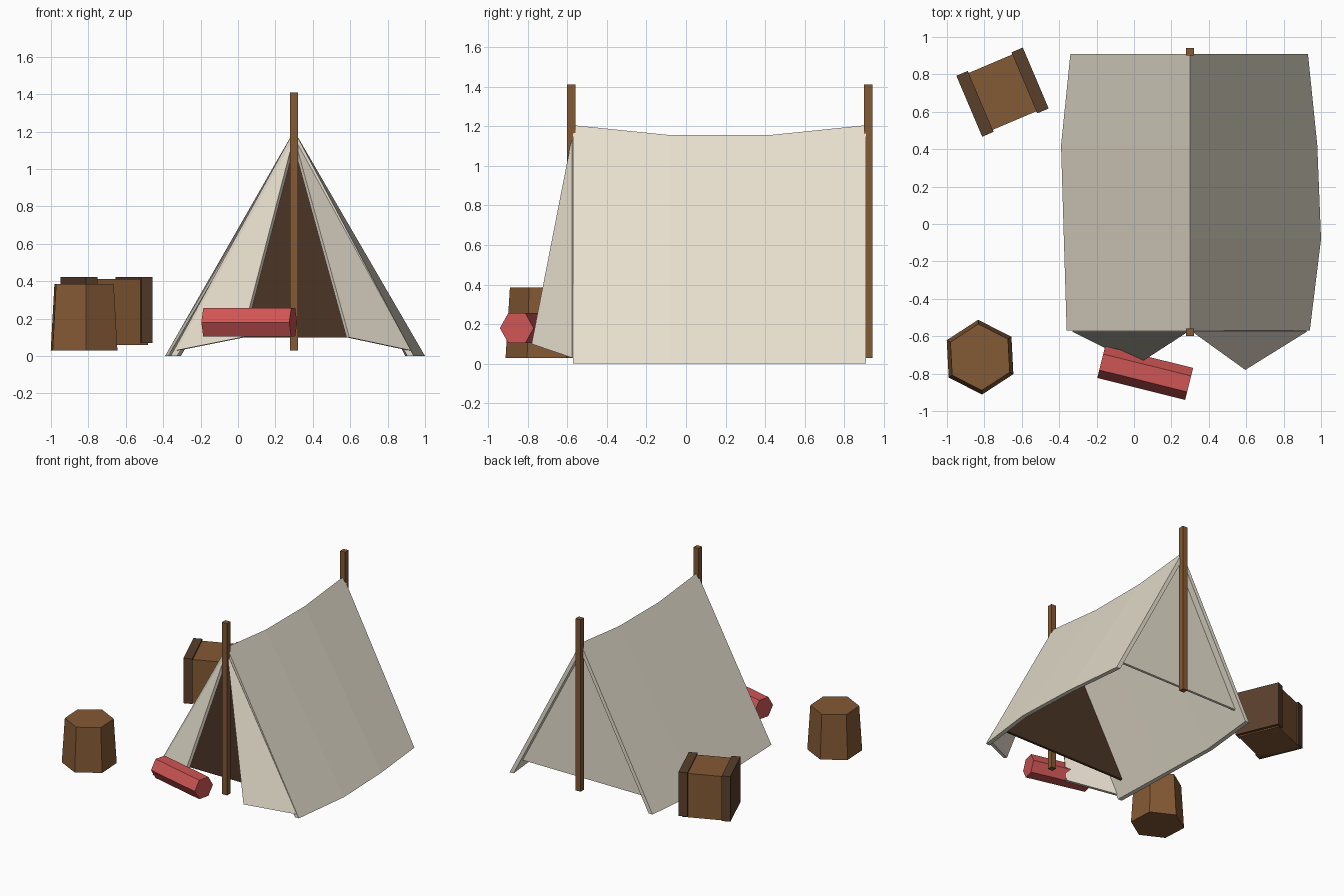
import bpy, bmesh
from math import cos, sin, pi, radians, atan2
from mathutils import Vector, Matrix

if "Cube" in bpy.data.objects:
    bpy.data.objects.remove(bpy.data.objects["Cube"])


def material(name, rgb):
    m = bpy.data.materials.new(name)
    m.diffuse_color = (*rgb, 1)
    m.use_nodes = True
    m.node_tree.nodes["Principled BSDF"].inputs["Base Color"].default_value = m.diffuse_color
    return m


CANVAS = material("canvas", (0.80, 0.74, 0.62))
WOOD = material("wood", (0.23, 0.10, 0.035))
BAND = material("dark_wood", (0.10, 0.05, 0.025))
DARK = material("dark_interior", (0.07, 0.035, 0.02))
RED = material("red_cloth", (0.62, 0.09, 0.09))


def loft(name, rings, mat, matrix=Matrix()):
    """Closed solid skinned through matching rings of points."""
    bm = bmesh.new()
    loops = [[bm.verts.new(matrix @ Vector(p)) for p in r] for r in rings]
    n = len(loops[0])
    for a, b in zip(loops, loops[1:]):
        for i in range(n):
            j = (i + 1) % n
            bm.faces.new((a[i], a[j], b[j], b[i]))
    bm.faces.new(loops[0][::-1])
    bm.faces.new(loops[-1])
    bmesh.ops.recalc_face_normals(bm, faces=bm.faces)
    me = bpy.data.meshes.new(name)
    bm.to_mesh(me)
    bm.free()
    me.materials.append(mat)
    ob = bpy.data.objects.new(name, me)
    bpy.context.collection.objects.link(ob)
    return ob


def box(name, lo, hi, mat, matrix=Matrix()):
    ring = lambda z: [(lo[0], lo[1], z), (hi[0], lo[1], z), (hi[0], hi[1], z), (lo[0], hi[1], z)]
    return loft(name, [ring(lo[2]), ring(hi[2])], mat, matrix)


def sheet(name, pts, offset, mat):
    """Thin panel: a flat outline pushed along an offset."""
    off = Vector(offset)
    return loft(name, [pts, [Vector(p) + off for p in pts]], mat)


def hexagon(r, z, turn):
    return [(r * cos(turn + i * pi / 3), r * sin(turn + i * pi / 3), z) for i in range(6)]


RIDGE = 0.30

# Tent roof: sagging inverted V, as y, left foot, right foot, ridge height
sections = [(-0.57, -0.36, 0.94, 1.205), (-0.08, -0.375, 1.00, 1.155),
            (0.42, -0.39, 0.98, 1.155), (0.91, -0.34, 0.93, 1.205)]
t = 0.035
loft("tent_roof", [[(l, y, 0), (RIDGE, y, h), (r, y, 0), (r - t, y, 0),
                    (RIDGE, y, h - 0.065), (l + t, y, 0)]
                   for y, l, r, h in sections], CANVAS)

# End walls: dark one behind the doorway, canvas one at the back
for name, y, mat in (("dark_doorway", -0.48, DARK), ("back_wall", 0.84, CANVAS)):
    sheet(name, [(-0.275, y, 0.10), (0.865, y, 0.10), (RIDGE, y, 1.14)], (0, 0.02, 0), mat)

# Door flaps, folded outwards
sheet("left_flap", [(-0.33, -0.575, 0.03), (0.02, -0.75, 0.10),
                    (0.275, -0.585, 1.08), (0.29, -0.575, 1.15)], (0.015, 0.02, 0), CANVAS)
sheet("right_flap", [(0.925, -0.575, 0.03), (0.595, -0.78, 0.10),
                     (0.325, -0.585, 1.08), (0.31, -0.575, 1.15)], (-0.015, 0.02, 0), CANVAS)

# Poles
for name, y in (("front_pole", -0.60), ("back_pole", 0.90)):
    box(name, (RIDGE - 0.022, y, 0.03), (RIDGE + 0.022, y + 0.042, 1.41), WOOD)

# Tapered stump
loft("stump", [hexagon(0.20, 0.03, radians(93)), hexagon(0.178, 0.385, radians(93))],
     WOOD, Matrix.Translation((-0.823, -0.712, 0)))

# Crate with a dark band at each end
crate = Matrix.Translation((-0.703, 0.705, 0)) @ Matrix.Rotation(radians(23), 4, 'Z')
box("crate_body", (-0.17, -0.165, 0.06), (0.17, 0.165, 0.412), WOOD, crate)
for name, s in (("crate_band_left", -1), ("crate_band_right", 1)):
    a, b = sorted((s * 0.127, s * 0.193))
    box(name, (a, -0.177, 0.07 if s > 0 else 0.06), (b, 0.177, 0.422), BAND, crate)

# Bedroll lying in front of the door
a, b = Vector((-0.175, -0.738, 0.18)), Vector((0.295, -0.855, 0.18))
lie = (Matrix.Translation((a + b) / 2) @ Matrix.Rotation(atan2(b.y - a.y, b.x - a.x), 4, 'Z')
       @ Matrix.Rotation(pi / 2, 4, 'Y'))
half = (b - a).length / 2
loft("bedroll", [hexagon(0.088, -half, pi / 6 + pi / 3), hexagon(0.088, half, pi / 6 + pi / 3)],
     RED, lie)
